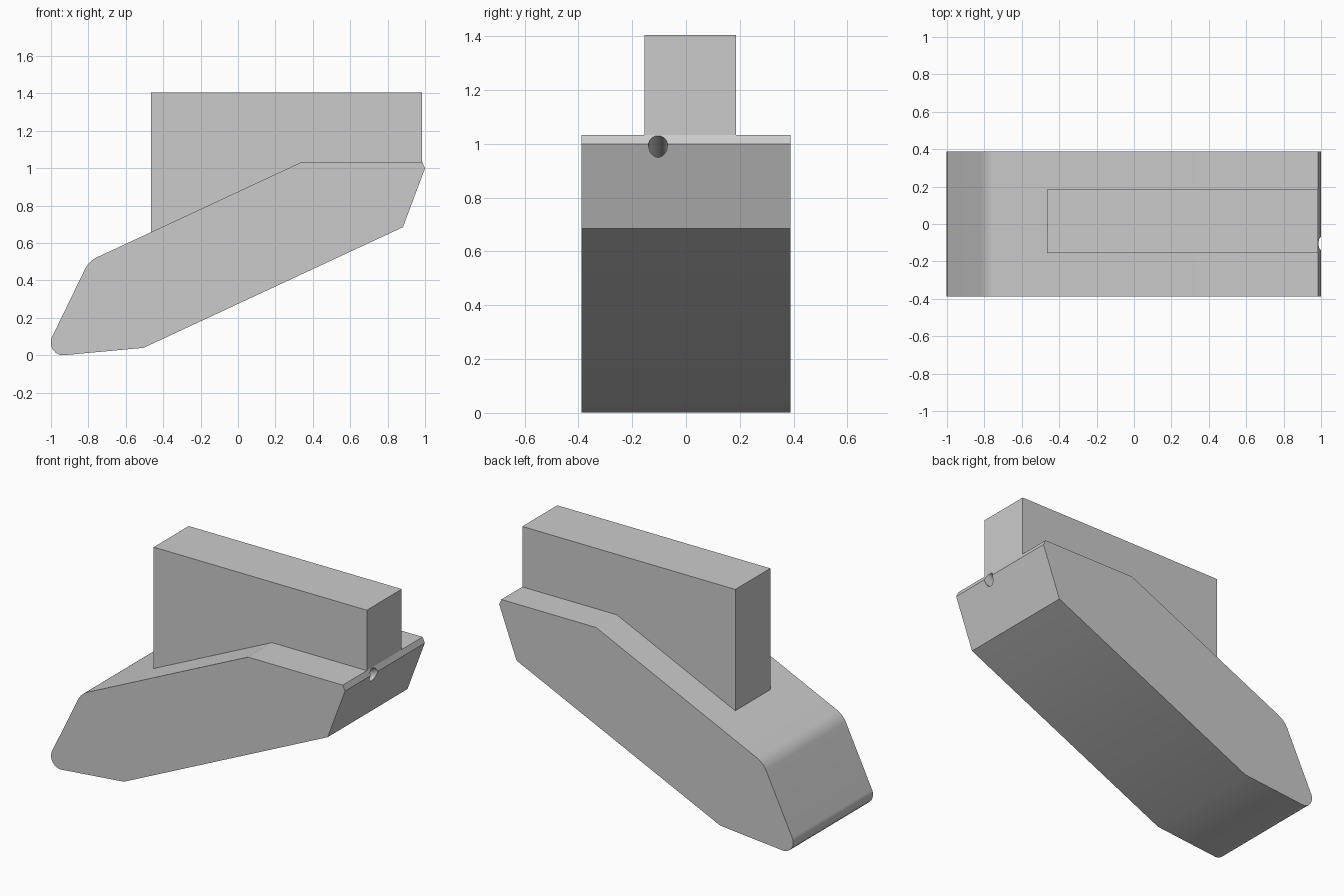
import bpy, bmesh, math
from mathutils import Vector

cube = bpy.data.objects.get("Cube")
if cube:
    bpy.data.objects.remove(cube, do_unlink=True)

# Single grey material
grey = bpy.data.materials.new("light grey")
grey.use_nodes = True
colour = (0.6, 0.6, 0.6, 1)
grey.diffuse_color = colour
grey.node_tree.nodes["Principled BSDF"].inputs["Base Color"].default_value = colour


def fillet(before, corner, after, radius, steps=12):
    """Return the points of a rounded corner, or the sharp corner itself."""
    p = Vector(corner)
    if not radius:
        return [p]
    a, b = (Vector(before) - p).normalized(), (Vector(after) - p).normalized()
    half = math.acos(a.dot(b)) / 2
    centre = p + (a + b).normalized() * radius / math.sin(half)
    reach = radius / math.tan(half)
    start, end = p + a * reach - centre, p + b * reach - centre
    return [centre + start.lerp(end, i / steps).normalized() * radius
            for i in range(steps + 1)]


def extrude_profile(name, corners, y_min, y_max):
    """Extrude an x-z outline of (x, z, radius) corners along y."""
    outline = []
    for i, (x, z, r) in enumerate(corners):
        before, after = corners[i - 1], corners[(i + 1) % len(corners)]
        outline += fillet(before[:2], (x, z), after[:2], r)
    bm = bmesh.new()
    face = bm.faces.new([bm.verts.new((p.x, y_min, p.y)) for p in outline])
    moved = bmesh.ops.extrude_face_region(bm, geom=[face])["geom"]
    verts = [v for v in moved if isinstance(v, bmesh.types.BMVert)]
    bmesh.ops.translate(bm, verts=verts, vec=(0, y_max - y_min, 0))
    bmesh.ops.recalc_face_normals(bm, faces=bm.faces)
    mesh = bpy.data.meshes.new(name)
    bm.to_mesh(mesh)
    bm.free()
    mesh.materials.append(grey)
    obj = bpy.data.objects.new(name, mesh)
    bpy.context.collection.objects.link(obj)
    return obj


# Slanted body with rounded lower nose
body = extrude_profile("slanted_body", [
    (-1.0465, -0.01, 0.067), (-0.505, 0.04, 0), (0.882, 0.685, 0),
    (1.0, 1.0, 0), (0.985, 1.033, 0), (0.34, 1.033, 0), (-0.797, 0.504, 0.13),
], -0.388, 0.388)

# Upright rail, standing on the body's top
extrude_profile("upright_rail", [
    (-0.465, 0.658, 0), (0.34, 1.033, 0), (0.985, 1.033, 0),
    (0.985, 1.405, 0), (-0.465, 1.405, 0),
], -0.155, 0.185)

# Round bore in the end edge, running down along the body's slope
slope = math.radians(25)
mouth = Vector((0.995, -0.104, 0.995))
bpy.ops.mesh.primitive_cylinder_add(vertices=48, radius=0.035, depth=1.0,
                                    location=mouth,
                                    rotation=(0, math.pi / 2 - slope, 0))
cutter = bpy.context.object
cutter.name = "bore_cutter"
cutter.data.materials.append(grey)
cutter.hide_render = True
bore = body.modifiers.new("bore", 'BOOLEAN')
bore.operation = 'DIFFERENCE'
bore.solver = 'EXACT'
bore.object = cutter

# Smooth the rounded corners and bore, keep the edges sharp
bpy.ops.object.select_all(action='DESELECT')
body.select_set(True)
bpy.context.view_layer.objects.active = body
bpy.ops.object.modifier_apply(modifier="bore")
bpy.ops.object.shade_smooth_by_angle(angle=math.radians(20))
bpy.data.objects.remove(cutter, do_unlink=True)
